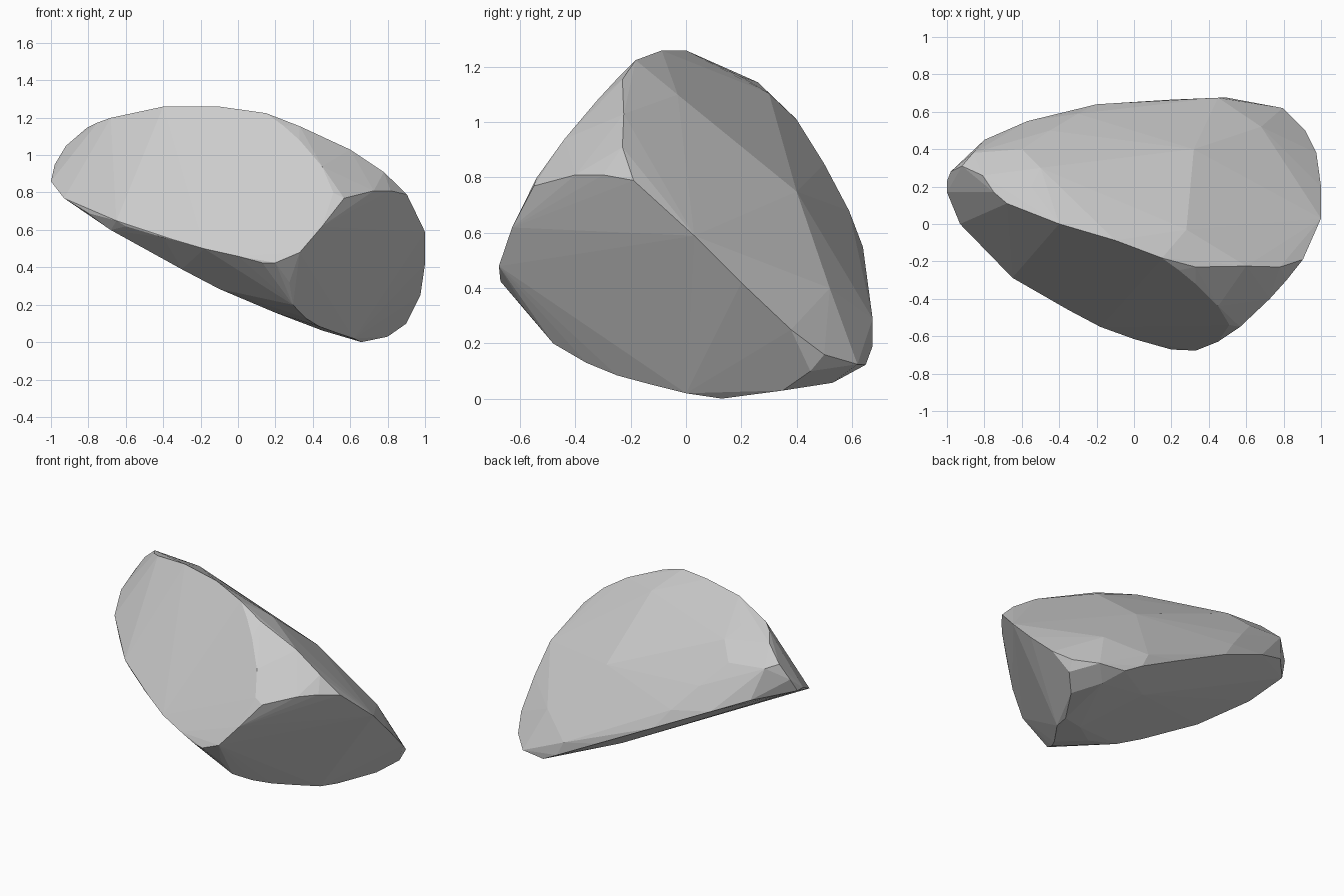
import bpy, bmesh, math

pts = []

# Front slab: outline in (x, z), depth from its plane
for x, z in [(-.65, .65), (-.4, 1.26), (-.1, 1.26), (.15, 1.225), (.24, 1.16), (.33, 1.08),
             (.45, .94), (.51, .8), (.45, .62), (.33, .48), (.2, .425), (.13, .425)]:
    pts.append((x, (-.245 * x + .494 * z - .72) / .833, z))

# Rounded lower lip of the front slab
pts += [(-.6, -.31, .62), (-.4, -.43, .56), (-.35, -.46, .55), (-.18, -.55, .5), (0, -.615, .46)]

# Right slab: outline in (y, z), with two slightly raised facet corners
for y, z in [(-.55, .77), (-.4, .81), (-.3, .81), (-.19, .79), (-.6, .66), (-.62, .46), (-.58, .32),
             (-.48, .2), (-.36, .13), (-.25, .085), (-.12, .05), (0, .02)]:
    pts.append((.608 + .9 * y + .59 * z, y, z))
pts += [(.53, -.52, .62), (.83, -.2, .66)]

# Sloping underside: back rim in (x, y), then its front rim and shallow bulge
for x, y in [(.66, .13), (.7, .53), (.62, .65), (.5, .675), (.2, .665), (-.2, .64),
             (-.57, .55), (-.8, .45)]:
    pts.append((x, y, .32 - .522 * x + .195 * y))
pts += [(-.3, -.28, .39), (-.1, -.29, .285), (.2, -.2, .158), (.45, .02, .063), (.23, .36, .225)]

# Back slopes, shoulder and rounded right end
pts += [(.28, -.03, 1.1), (.32, .4, .75), (.68, .52, .4), (.6, -.225, 1.03), (.33, -.23, 1.155),
        (.78, -.23, .91), (-.6, .4, 1.01), (.45, .675, .29), (1, .03, .59), (1, .2, .42),
        (.975, .38, .25), (.915, .5, .16), (.8, .35, .03), (.9, .45, .1), (.795, .62, .125),
        (-.55, .2, 1.165), (-.5, .3, 1.105), (-.45, .5, .85), (-.3, .59, .68)]

# Narrow left tip
pts += [(-1, .23, .86), (-1, .17, .86), (-.98, .28, .95), (-.92, .31, 1.05), (-.86, .38, 1.03),
        (-.81, .26, 1.145), (-.75, .17, 1.175), (-.68, .11, 1.2), (-.8, -.13, .69),
        (-.93, 0, .77), (-.68, -.2, .6)]

# Wrap everything in a convex hull and merge nearly flat faces
bm = bmesh.new()
for p in pts:
    bm.verts.new(p)
bmesh.ops.convex_hull(bm, input=bm.verts[:])
loose = [v for v in bm.verts if not v.link_faces]
bmesh.ops.delete(bm, geom=loose, context='VERTS')
bmesh.ops.dissolve_limit(bm, angle_limit=math.radians(1), verts=bm.verts[:], edges=bm.edges[:])
bmesh.ops.recalc_face_normals(bm, faces=bm.faces[:])
low = min(v.co.z for v in bm.verts)
bmesh.ops.translate(bm, verts=bm.verts[:], vec=(0, 0, -low))

mesh = bpy.data.meshes.new("rock")
bm.to_mesh(mesh)
bm.free()
rock = bpy.data.objects.new("rock", mesh)
bpy.context.collection.objects.link(rock)
